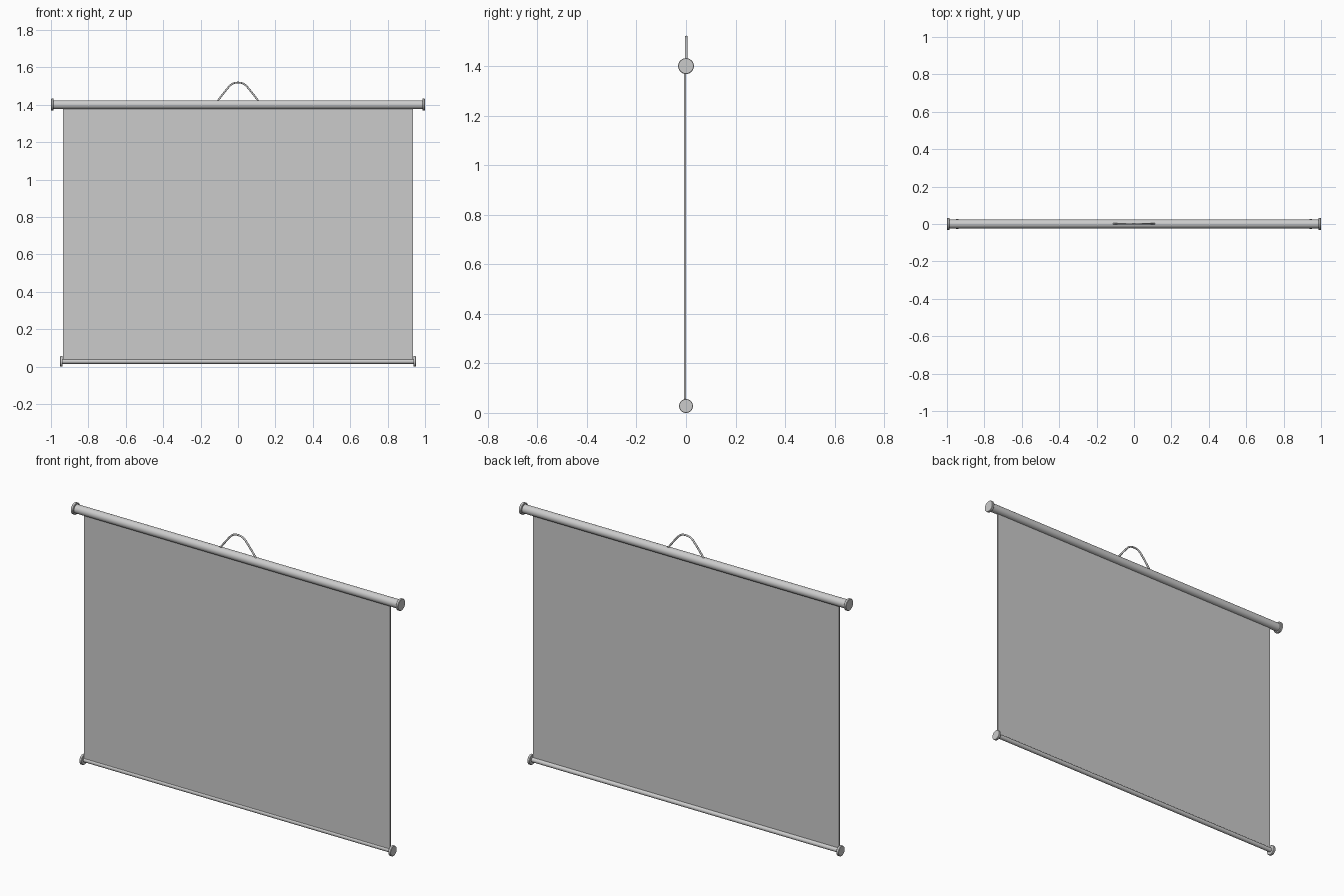
import bpy, bmesh, math

if "Cube" in bpy.data.objects:
    bpy.data.objects.remove(bpy.data.objects["Cube"])

SEG = 32


def lathe_x(name, profile, z):
    """Spin (x, radius) points around the x axis at height z, closing both ends."""
    bm = bmesh.new()
    rings = []
    for x, r in profile:
        rings.append([bm.verts.new((x, r * math.cos(2 * math.pi * i / SEG),
                                    r * math.sin(2 * math.pi * i / SEG))) for i in range(SEG)])
    for a, b in zip(rings, rings[1:]):
        for i in range(SEG):
            j = (i + 1) % SEG
            bm.faces.new((a[i], a[j], b[j], b[i]))
    bm.faces.new(rings[0])
    bm.faces.new(rings[-1])
    bmesh.ops.recalc_face_normals(bm, faces=bm.faces)
    mesh = bpy.data.meshes.new(name)
    bm.to_mesh(mesh)
    bm.free()
    ob = bpy.data.objects.new(name, mesh)
    ob.location.z = z
    bpy.context.collection.objects.link(ob)
    bpy.context.view_layer.objects.active = ob
    ob.select_set(True)
    bpy.ops.object.shade_smooth_by_angle(angle=math.radians(35))
    ob.select_set(False)
    return ob


def end_caps(name, x, radius, z):
    """Flanged disc caps, one on each end of a roller."""
    for side, s in (("left", -1), ("right", 1)):
        lathe_x(f"{name}_{side}", [(s * (x - 0.014), radius * 0.94), (s * (x - 0.012), radius),
                                   (s * (x - 0.002), radius), (s * x, radius * 0.94)], z)


# Top roller tube and its caps
lathe_x("top_roller", [(-0.995, 0.0235), (0.995, 0.0235)], 1.401)
end_caps("top_cap", 1.0, 0.032, 1.401)

# Bottom weight bar and its caps
lathe_x("bottom_bar", [(-0.945, 0.0125), (0.945, 0.0125)], 0.028)
end_caps("bottom_cap", 0.951, 0.028, 0.028)

# Hanging sheet, slightly in front of the roller axis
bpy.ops.mesh.primitive_cube_add(size=1, location=(0, -0.004, 0.7145))
sheet = bpy.context.object
sheet.name = "screen_sheet"
sheet.scale = (1.87, 0.007, 1.373)

# Bell-shaped hanging loop
curve = bpy.data.curves.new("hanging_loop", 'CURVE')
curve.dimensions = '3D'
curve.bevel_depth = 0.005
curve.bevel_resolution = 3
curve.use_fill_caps = True
curve.resolution_u = 12
spline = curve.splines.new('BEZIER')
path = [(-0.115, 1.415, 0.012, 0.012), (-0.062, 1.481, 0.022, 0.026),
        (0, 1.519, 0.032, 0), (0.062, 1.481, 0.022, -0.026), (0.115, 1.415, 0.012, -0.012)]
spline.bezier_points.add(len(path) - 1)
for p, (x, z, dx, dz) in zip(spline.bezier_points, path):
    p.co = (x, 0.001, z)
    p.handle_left = (x - dx, 0.001, z - dz)
    p.handle_right = (x + dx, 0.001, z + dz)
loop = bpy.data.objects.new("hanging_loop", curve)
bpy.context.collection.objects.link(loop)
